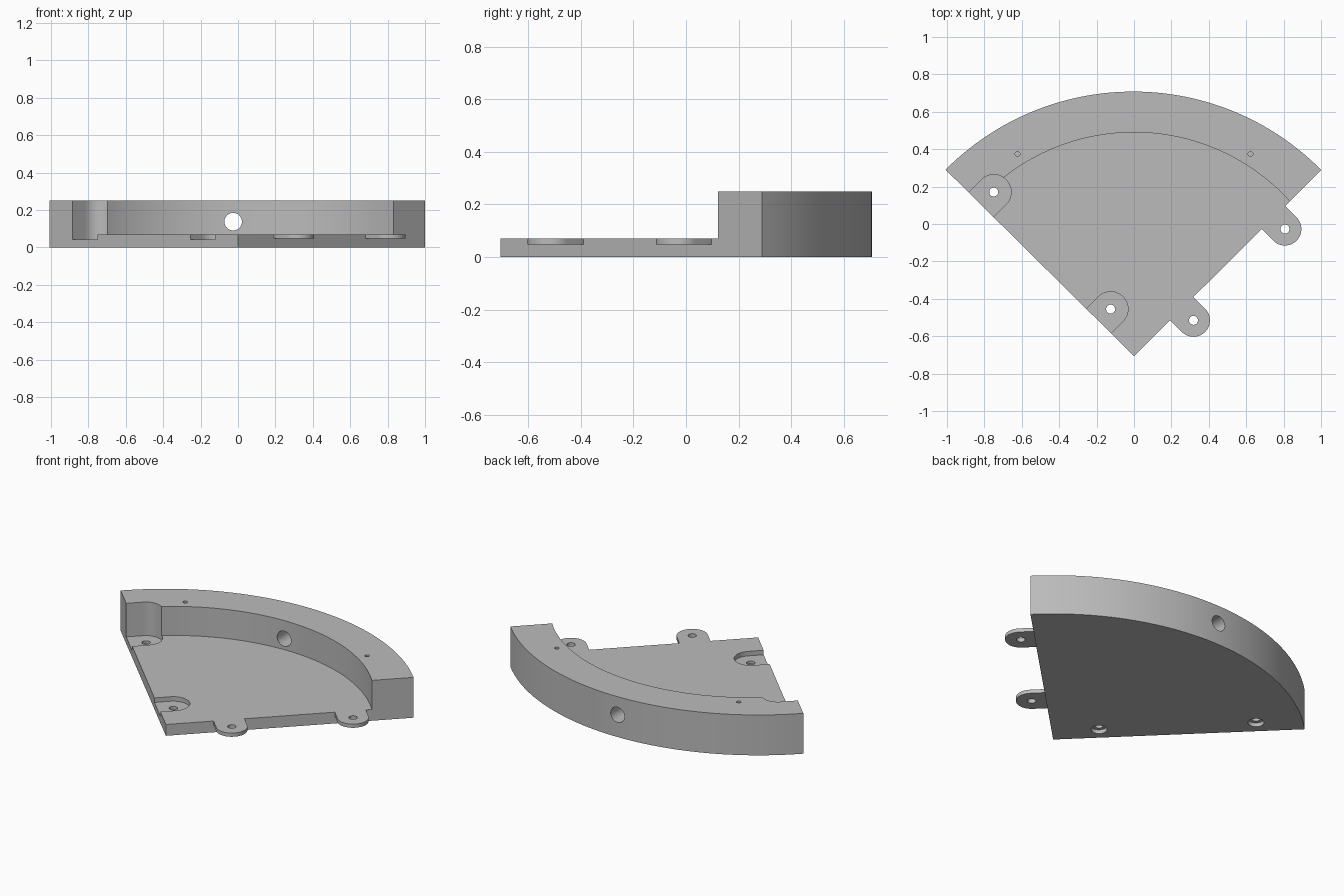
import bpy, bmesh, math
from mathutils import Vector

if "Cube" in bpy.data.objects:
    bpy.data.objects.remove(bpy.data.objects["Cube"], do_unlink=True)

WALL_TOP, FLOOR, TAB_BOTTOM, POCKET_FLOOR = 0.25, 0.07, 0.047, 0.042
HOLE = 0.024
APEX = Vector((0, -0.706))

grey = bpy.data.materials.new("plain grey")
grey.use_nodes = True
colour = (0.5, 0.5, 0.5, 1)
grey.diffuse_color = colour
grey.node_tree.nodes["Principled BSDF"].inputs["Base Color"].default_value = colour


def arc(center, radius, start, end, steps):
    """Points along an arc, angles in degrees."""
    points = []
    for i in range(steps + 1):
        a = math.radians(start + (end - start) * i / steps)
        points.append((center[0] + radius * math.cos(a), center[1] + radius * math.sin(a)))
    return points


def prism(name, outline, bottom, top):
    """Extrude a flat outline between two heights."""
    bm = bmesh.new()
    face = bm.faces.new([bm.verts.new((x, y, bottom)) for x, y in outline])
    result = bmesh.ops.extrude_face_region(bm, geom=[face])
    verts = [v for v in result["geom"] if isinstance(v, bmesh.types.BMVert)]
    bmesh.ops.translate(bm, verts=verts, vec=(0, 0, top - bottom))
    bmesh.ops.recalc_face_normals(bm, faces=bm.faces[:])
    mesh = bpy.data.meshes.new(name)
    bm.to_mesh(mesh)
    bm.free()
    obj = bpy.data.objects.new(name, mesh)
    bpy.context.collection.objects.link(obj)
    mesh.materials.append(grey)
    return obj


def disc(center, radius, bottom, top, steps=32):
    return prism("cutter", arc(center, radius, 0, 360, steps)[:-1], bottom, top)


def tongue(name, center, radius, direction, length, bottom, top):
    """Round-ended strip whose straight end runs back from the centre."""
    outline = arc(center, radius, direction - 90, direction + 90, 24)
    a = math.radians(direction)
    back = Vector((math.cos(a), math.sin(a))) * length
    outline += [tuple(Vector(p) - back) for p in (outline[-1], outline[0])]
    return prism(name, outline, bottom, top)


def cut(target, cutter):
    cutter.hide_render = True
    mod = target.modifiers.new("cut", "BOOLEAN")
    mod.operation, mod.solver, mod.object = "DIFFERENCE", "EXACT", cutter
    bpy.context.view_layer.objects.active = target
    bpy.ops.object.modifier_apply(modifier=mod.name)
    bpy.data.objects.remove(cutter, do_unlink=True)


def smooth(obj):
    bpy.ops.object.select_all(action="DESELECT")
    obj.select_set(True)
    bpy.context.view_layer.objects.active = obj
    bpy.ops.object.shade_smooth_by_angle(angle=math.radians(30))


# Quarter-round base with the curved wall left standing at the rim
rim = arc((-0.004, -0.706), 1.414, 44.7, 135.2, 64)
base = prism("base_and_curved_wall", [tuple(APEX)] + rim, 0, WALL_TOP)
cut(base, disc((0, -0.634), 1.124, FLOOR, WALL_TOP + 0.1, 160))

# Pockets along the left edge, with through holes widened underneath
for center in ((-0.75, 0.171), (-0.125, -0.455)):
    cut(base, tongue("cutter", center, 0.093, 45, 0.2, POCKET_FLOOR, WALL_TOP + 0.1))
    cut(base, disc(center, HOLE, -0.1, 0.1))
    cut(base, disc(center, 0.045, -0.1, 0.024))

# Small blind holes in the wall top
for x in (-0.623, 0.623):
    cut(base, disc((x, 0.374), 0.013, WALL_TOP - 0.1, WALL_TOP + 0.1, 20))

# Round hole through the middle of the wall
bore = disc((0, 0), 0.047, -0.4, 0.4)
bore.rotation_euler.x = math.pi / 2
bore.location = (-0.026, 0.6, 0.138)
bpy.context.view_layer.update()
cut(base, bore)
smooth(base)

# Drilled tabs standing out from the right edge
for name, center in (("rear_tab", (0.807, -0.027)), ("front_tab", (0.318, -0.515))):
    offset = (Vector(center) - APEX).dot(Vector((1, -1)).normalized())
    tab = tongue(name, center, 0.088, -45, offset, TAB_BOTTOM, FLOOR)
    cut(tab, disc(center, HOLE, -0.1, 0.2))
    smooth(tab)
